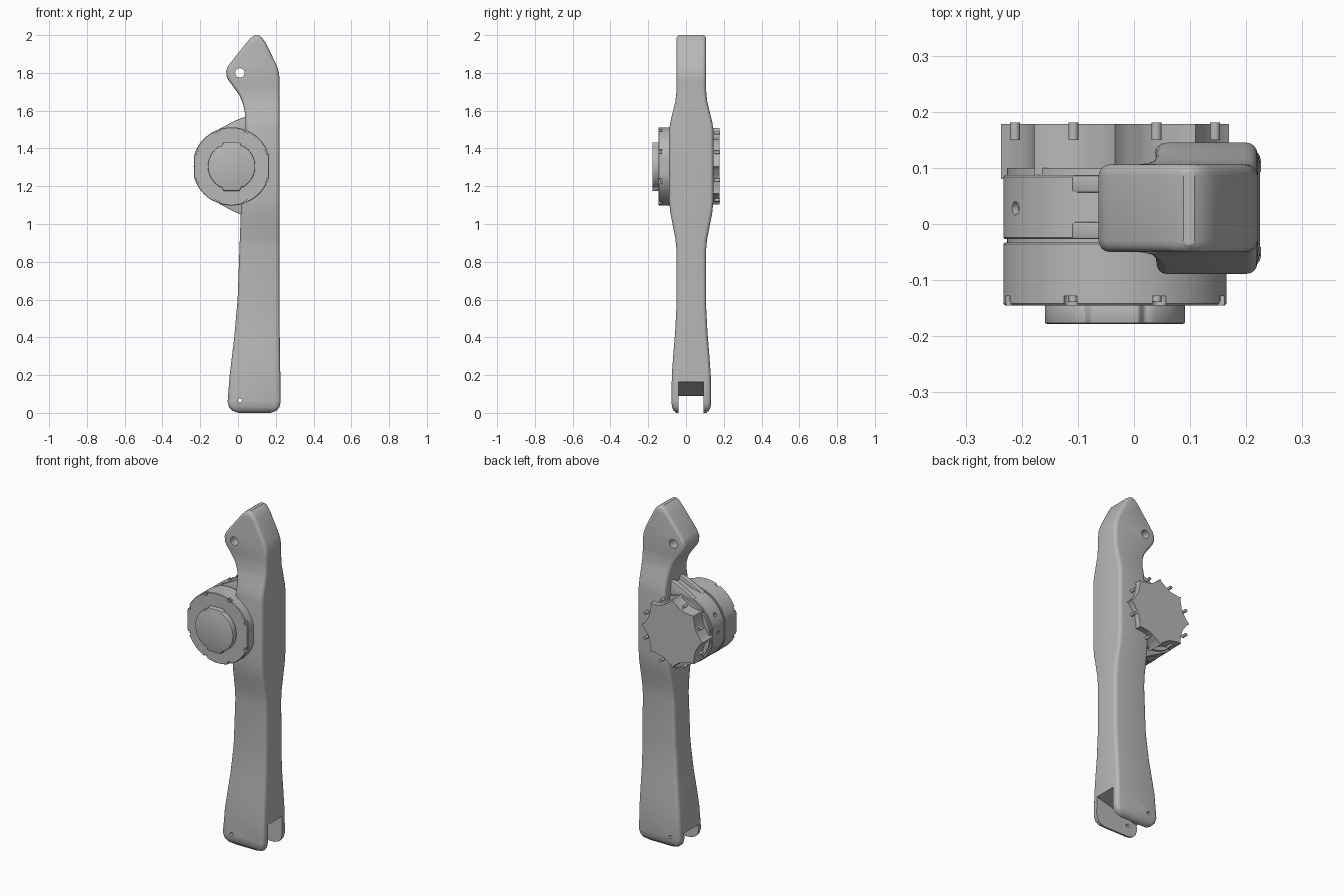
import bpy, bmesh
from math import sin, cos, pi, radians, hypot
from mathutils import Matrix, Vector

cube = bpy.data.objects.get("Cube")
if cube:
    bpy.data.objects.remove(cube, do_unlink=True)

grey = bpy.data.materials.new("plain grey")
grey.use_nodes = True
colour = (0.48, 0.48, 0.48, 1)
grey.diffuse_color = colour
grey.node_tree.nodes["Principled BSDF"].inputs["Base Color"].default_value = colour

CX, CZ = -0.034, 1.305     # motor axis
MID_Y = 0.028              # middle of the arm's depth


def activate(obj):
    bpy.ops.object.select_all(action='DESELECT')
    obj.select_set(True)
    bpy.context.view_layer.objects.active = obj


def finish(name, bm):
    bmesh.ops.recalc_face_normals(bm, faces=bm.faces[:])
    mesh = bpy.data.meshes.new(name)
    bm.to_mesh(mesh)
    bm.free()
    mesh.materials.append(grey)
    obj = bpy.data.objects.new(name, mesh)
    bpy.context.collection.objects.link(obj)
    return obj


def apply(obj, mod):
    activate(obj)
    bpy.ops.object.modifier_apply(modifier=mod.name)


def bevel(obj, width, segments=2):
    mod = obj.modifiers.new("bevel", 'BEVEL')
    mod.width, mod.segments = width, segments
    mod.limit_method, mod.angle_limit = 'ANGLE', radians(50)
    apply(obj, mod)


def cut(obj, cutter):
    cutter.hide_render = True
    mod = obj.modifiers.new("cut", 'BOOLEAN')
    mod.operation, mod.solver, mod.object = 'DIFFERENCE', 'EXACT', cutter
    apply(obj, mod)
    bpy.data.objects.remove(cutter, do_unlink=True)


def smooth(obj, angle=32):
    activate(obj)
    bpy.ops.object.shade_smooth_by_angle(angle=radians(angle))


def prism(name, points, y0, y1):
    """Outline in x and z, extruded from y0 to y1."""
    bm = bmesh.new()
    face = bm.faces.new([bm.verts.new((x, y0, z)) for x, z in points])
    new = bmesh.ops.extrude_face_region(bm, geom=[face])["geom"]
    moved = [v for v in new if isinstance(v, bmesh.types.BMVert)]
    bmesh.ops.translate(bm, verts=moved, vec=(0, y1 - y0, 0))
    return finish(name, bm)


def circle(radius, x=CX, z=CZ, count=72, limit=9):
    return [(x + max(-limit, min(limit, radius * cos(2 * pi * i / count))),
             z + radius * sin(2 * pi * i / count)) for i in range(count)]


def rods(name, rods_list):
    """Several cylinders in one mesh, each given by two ends and a radius."""
    bm = bmesh.new()
    for start, end, radius in rods_list:
        a, b = Vector(start), Vector(end)
        turn = (b - a).to_track_quat('Z', 'Y').to_matrix().to_4x4()
        bmesh.ops.create_cone(bm, cap_ends=True, segments=20, radius1=radius,
                              radius2=radius, depth=(b - a).length,
                              matrix=Matrix.Translation((a + b) / 2) @ turn)
    return finish(name, bm)


def ring_of_rods(name, ring, y0, y1, radius):
    spots = [radians(22.5 + 45 * i) for i in range(8)]
    return rods(name, [((CX + ring * cos(a), y0, CZ + ring * sin(a)),
                        (CX + ring * cos(a), y1, CZ + ring * sin(a)), radius)
                       for a in spots])


def sample(table, z):
    for (z0, v0), (z1, v1) in zip(table, table[1:]):
        if z <= z1:
            return v0 + (v1 - v0) * (z - z0) / (z1 - z0)
    return table[-1][1]


# Arm: rounded rectangles lofted along z
left_edge = [(0, 0), (.012, -.03), (.03, -.047), (.06, -.055), (.2, -.044),
             (.4, -.02), (.6, -.002), (.9, .009), (1.2, .02), (1.5, .04),
             (1.58, .038), (1.63, .028), (1.68, .008), (1.72, -.02), (1.76, -.05),
             (1.78, -.06), (1.81, -.063), (1.84, -.05), (1.96, .045),
             (1.985, .068), (2, .088)]
right_edge = [(0, .175), (.012, .205), (.03, .219), (.06, .226), (.4, .221),
              (1, .22), (1.77, .22), (1.81, .215), (1.84, .205), (1.96, .146),
              (1.985, .128), (2, .108)]
half_depth = [(0, .08), (.012, .094), (.03, .102), (.06, .105), (.2, .103),
              (.3, .096), (.42, .086), (.55, .079), (.86, .078), (.92, .084),
              (1.06, .111), (1.12, .117), (1.5, .117), (1.54, .111),
              (1.65, .084), (1.71, .078), (1.985, .078), (1.995, .073), (2, .065)]
levels = sorted({z for t in (left_edge, right_edge, half_depth) for z, _ in t})
bm = bmesh.new()
rows = []
for z in levels:
    x0, x1, hy = (sample(t, z) for t in (left_edge, right_edge, half_depth))
    hx, mx = (x1 - x0) / 2, (x0 + x1) / 2
    r = min(0.02, hx * 0.9)
    row = []
    for quarter, (sx, sy) in enumerate([(1, 1), (-1, 1), (-1, -1), (1, -1)]):
        for step in range(5):
            a = (quarter + step / 4) * pi / 2
            row.append(bm.verts.new((mx + sx * (hx - r) + r * cos(a),
                                     MID_Y + sy * (hy - r) + r * sin(a), z)))
    rows.append(row)
for low, high in zip(rows, rows[1:]):
    for i in range(len(low)):
        j = (i + 1) % len(low)
        bm.faces.new((low[i], low[j], high[j], high[i]))
bm.faces.new(rows[0][::-1])
bm.faces.new(rows[-1])
arm = finish("arm", bm)

# Fork slot with a sloping roof, and the pin holes
cut(arm, prism("slot_cutter", [(-.1, -.1), (.3, -.1), (.3, .185), (-.1, .077)],
               -.041, .093))
cut(arm, rods("hole_cutter", [((.01, -.3, 1.8), (.01, .3, 1.8), .025),
                              ((.01, -.3, .066), (.01, .3, .066), .01)]))
smooth(arm)

# Motor front housing with flat sides and screw notches
housing = prism("motor_housing", circle(.207, limit=.199), -.145, -.033)
bevel(housing, .003, 1)
cut(housing, ring_of_rods("notch_cutter", .204, -.2, -.128, .013))
smooth(housing)
smooth(ring_of_rods("front_screws", .195, -.138, -.12, .008))

# Core that shows in the grooves
smooth(prism("motor_core", circle(.192), -.1, .1))

# Middle ring with side holes
ring = prism("middle_ring", circle(.205, limit=.199), -.027, .087)
bevel(ring, .003, 1)
holes = []
for angle in (150, 180, 210):
    c, s = cos(radians(angle)), sin(radians(angle))
    holes.append(((CX + .17 * c, .028, CZ + .17 * s),
                  (CX + .25 * c, .028, CZ + .25 * s), .012))
cut(ring, rods("side_hole_cutter", holes))
smooth(ring)

# Bracket ribs joining the ring to the arm, above and below, with a low web
for side, label in ((1, "upper"), (-1, "lower")):
    for part, y0, y1, drop in (("front_rib", -.027, .004, 0),
                               ("web", .0, .06, .022),
                               ("back_rib", .056, .087, 0)):
        outline = [(.08, CZ + side * .1), (.08, CZ + side * (.262 - drop)),
                   (.025, CZ + side * (.258 - drop)),
                   (-.02, CZ + side * (.24 - drop)),
                   (-.11, CZ + side * (.192 - drop / 2)), (-.11, CZ + side * .1)]
        rib = prism(f"{label}_bracket_{part}", outline, y0, y1)
        bevel(rib, .004)
        smooth(rib)

# Front cap: round with a tab at top and bottom
cap_outline = []
for x, z in circle(.125, 0, 0):
    if abs(x) < .045:
        z = .127 if z > 0 else -.13
    elif abs(x) < .062:
        z = max(-.108, min(.108, z))
    cap_outline.append((CX + x, CZ + z))
cap = prism("front_cap", cap_outline, -.178, -.14)
bevel(cap, .004)
smooth(cap)

# Rear cover: eight corners with hollow sides between them
star = []
for i in range(96):
    t = ((i * 3.75 - 22.5 + 22.5) % 45 - 22.5) / 22.5
    edge = min(1, (1 - abs(t)) * 1.25)
    radius = .2 - .033 * edge ** .6 if abs(t) < .9 else .203
    a = radians(i * 3.75)
    star.append((CX + radius * cos(a), CZ + radius * sin(a)))
smooth(prism("rear_cover", star, .08, .178), 40)
smooth(prism("rear_cover_rim", circle(.176), .08, .1))
smooth(ring_of_rods("rear_screws", .193, .15, .181, .009))
